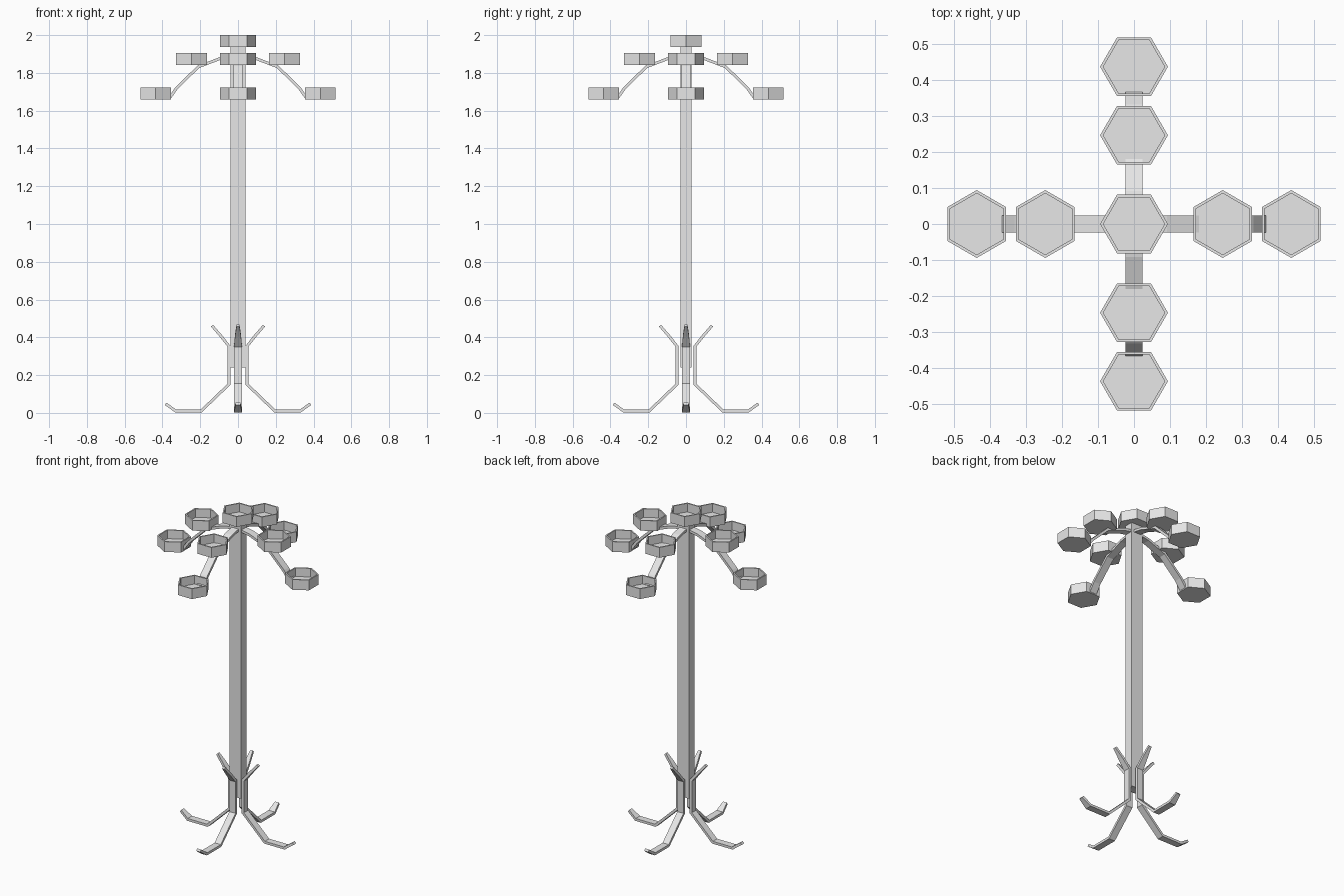
import bpy, bmesh, math
from mathutils import Matrix, Vector

cube = bpy.data.objects.get("Cube")
if cube:
    bpy.data.objects.remove(cube, do_unlink=True)

grey = bpy.data.materials.new("plain_grey")
grey.use_nodes = True
grey.diffuse_color = (0.8, 0.8, 0.8, 1)
grey.node_tree.nodes["Principled BSDF"].inputs["Base Color"].default_value = (0.8, 0.8, 0.8, 1)


def finish(bm, name, angle=0):
    """Turn the bmesh into an object, rotated about the pole axis."""
    bmesh.ops.recalc_face_normals(bm, faces=bm.faces)
    bm.transform(Matrix.Rotation(angle, 4, "Z"))
    mesh = bpy.data.meshes.new(name)
    bm.to_mesh(mesh)
    bm.free()
    mesh.materials.append(grey)
    obj = bpy.data.objects.new(name, mesh)
    bpy.context.collection.objects.link(obj)


def cup(name, radius_out, z, angle):
    """Open six-sided cup with its flat sides across the arm."""
    bm = bmesh.new()
    bmesh.ops.create_cone(bm, cap_ends=True, segments=6, radius1=0.094, radius2=0.094,
                          depth=0.063)
    # Put corners on the local y axis
    corner = max(bm.verts, key=lambda v: v.co.y).co
    bm.transform(Matrix.Rotation(math.pi / 2 - math.atan2(corner.y, corner.x), 4, "Z"))
    top = max(bm.faces, key=lambda f: f.calc_center_median().z)
    bmesh.ops.inset_region(bm, faces=[top], thickness=0.009)
    inner = bmesh.ops.extrude_discrete_faces(bm, faces=[top])["faces"][0]
    bmesh.ops.translate(bm, verts=inner.verts, vec=(0, 0, -0.053))
    bm.transform(Matrix.Translation((radius_out, 0, z)))
    finish(bm, name, angle)


def strap(name, path, angle, thick=0.015):
    """Flat bar bent along (distance, height, half width) points with mitred corners."""
    bm = bmesh.new()
    points = [Vector(p[:2]) for p in path]
    rings = []
    for i, p in enumerate(points):
        a = (p - points[i - 1]).normalized() if i else None
        b = (points[i + 1] - p).normalized() if i + 1 < len(points) else None
        a, b = a or b, b or a
        along = (a + b).normalized()
        off = Vector((-along.y, along.x)) * thick / 2 / along.dot(a)
        w = path[i][2]
        corners = ((off, -w), (off, w), (-off, w), (-off, -w))
        rings.append([bm.verts.new((p.x + o.x, y, p.y + o.y)) for o, y in corners])
    for r, s in zip(rings, rings[1:]):
        for k in range(4):
            n = (k + 1) % 4
            bm.faces.new((r[k], r[n], s[n], s[k]))
    bm.faces.new(rings[0])
    bm.faces.new(rings[-1][::-1])
    finish(bm, name, angle)


# Rectangular pole
bm = bmesh.new()
bmesh.ops.create_cube(bm, size=1, matrix=Matrix.Translation((0, 0, 1.09))
                      @ Matrix.Diagonal((0.08, 0.056, 1.7, 1)))
finish(bm, "pole")

# Cup on top of the pole
cup("top_cup", 0, 1.969, math.pi / 2)

# Four arms with two cups each, and four bent legs
ARM = [(0, 1.895, 0.023), (0.09, 1.878, 0.023), (0.21, 1.832, 0.023),
       (0.325, 1.72, 0.023), (0.36, 1.67, 0.023)]
LEG = [(0.138, 0.462, 0.008), (0.093, 0.41, 0.016), (0.047, 0.352, 0.021),
       (0.047, 0.152, 0.021), (0.195, 0.01, 0.021), (0.33, 0.01, 0.021),
       (0.383, 0.048, 0.013)]
for i, side in enumerate(("left", "back", "right", "front")):
    turn = i * math.pi / 2
    strap(side + "_arm", ARM, turn)
    cup(side + "_inner_cup", 0.246, 1.873, turn)
    cup(side + "_outer_cup", 0.436, 1.691, turn)
    strap(side + "_leg", LEG, turn)
